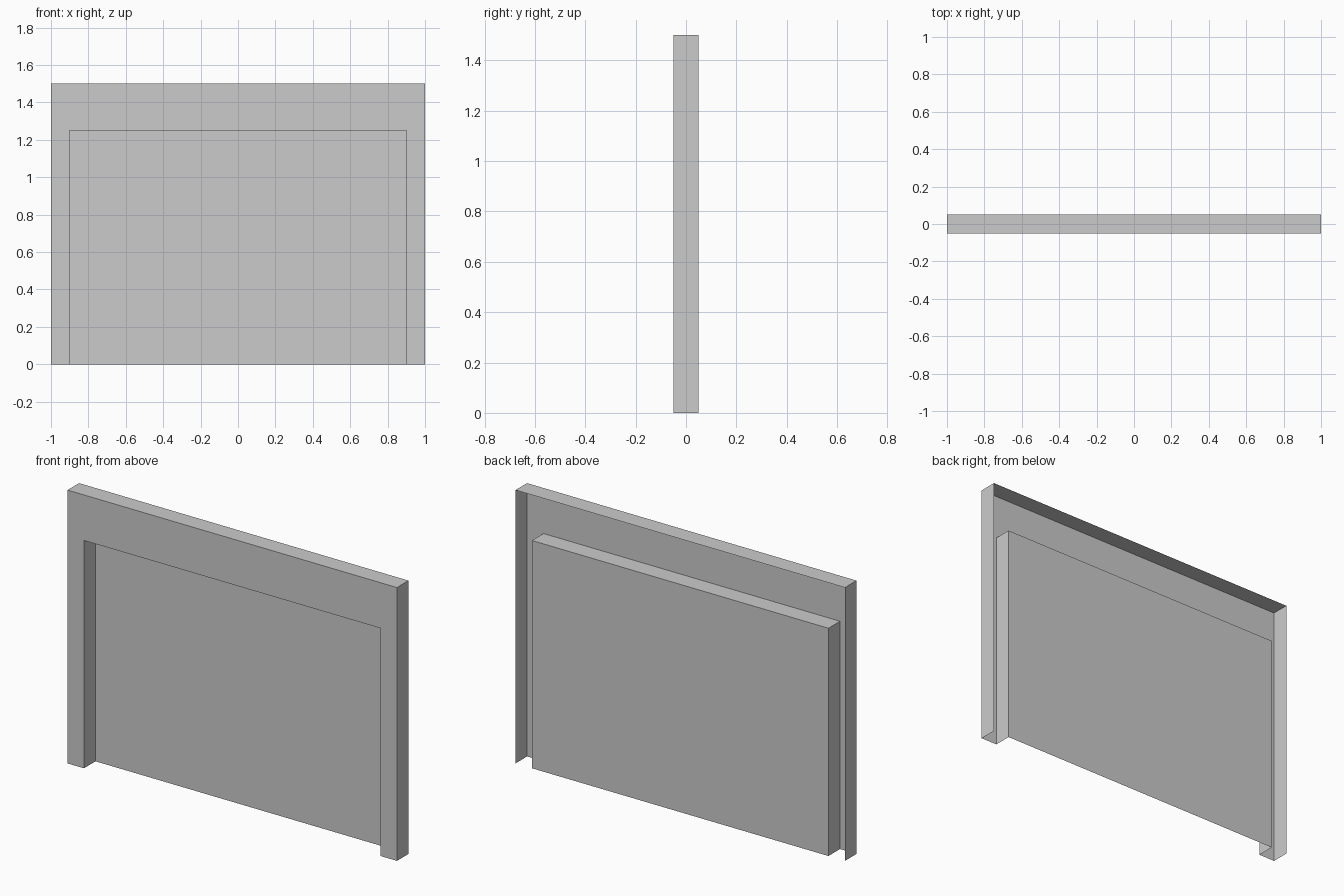
import bpy, bmesh

if "Cube" in bpy.data.objects:
    bpy.data.objects.remove(bpy.data.objects["Cube"])

FRONT, BACK = -0.05, 0.05


def arch(half_width, height):
    """Open-bottomed doorway outline, left foot to right foot (x, z)."""
    return [(-half_width, 0), (-half_width, height), (half_width, height), (half_width, 0)]


def ring(bm, outline, y):
    return [bm.verts.new((x, y, z)) for x, z in outline]


def walls(bm, a, b):
    for i in range(len(a) - 1):
        bm.faces.new((a[i], a[i + 1], b[i + 1], b[i]))


def finish(bm, name):
    mesh = bpy.data.meshes.new(name)
    bm.to_mesh(mesh)
    bm.free()
    obj = bpy.data.objects.new(name, mesh)
    bpy.context.collection.objects.link(obj)
    return obj


outer, inner = arch(1.0, 1.5), arch(0.9, 1.25)

# Surround: flat front face and outer side/top walls, open at back and bottom
bm = bmesh.new()
out_front, out_back = ring(bm, outer, FRONT), ring(bm, outer, BACK)
in_front = ring(bm, inner, FRONT)
bm.faces.new(out_front + in_front[::-1])
walls(bm, out_front, out_back)
for f in bm.faces:  # front faces -y, walls face outward
    c = f.calc_center_median()
    f.normal_update()
    direction = f.normal.y * -1 if abs(f.normal.y) > 0.5 else f.normal.x * c.x + f.normal.z
    if direction < 0:
        f.normal_flip()
finish(bm, "surround")

# Recess: inner side/top walls and the back panel
bm = bmesh.new()
in_front, in_back = ring(bm, inner, FRONT), ring(bm, inner, BACK)
walls(bm, in_back, in_front)
bm.faces.new(in_back)
for f in bm.faces:  # all face into the opening
    c = f.calc_center_median()
    f.normal_update()
    direction = f.normal.y * -1 if abs(f.normal.y) > 0.5 else -(f.normal.x * c.x + f.normal.z)
    if direction < 0:
        f.normal_flip()
finish(bm, "recessed_panel")
